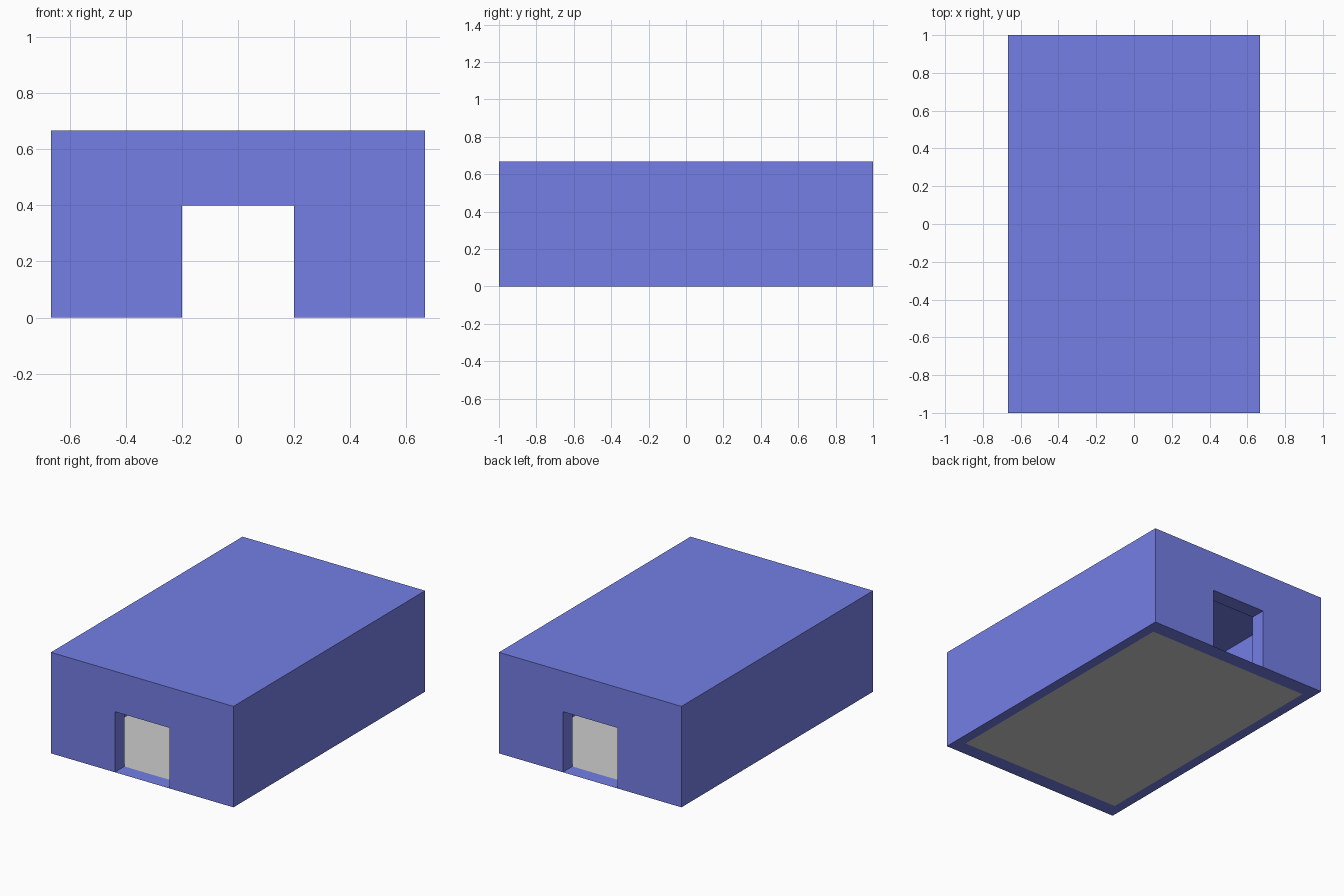
import bpy

if "Cube" in bpy.data.objects:
    bpy.data.objects.remove(bpy.data.objects["Cube"])

HX, HY, H = 0.667, 1.0, 0.667        # outer half width, half length, height
IX, IY, IZ = 0.6, 0.9, 0.633         # inner cavity
DX, DZ = 0.2, 0.4                    # doorway half width and height

blue = bpy.data.materials.new("blue_paint")
blue.diffuse_color = (0.174, 0.209, 0.783, 1)
blue.use_nodes = True
blue.node_tree.nodes["Principled BSDF"].inputs["Base Color"].default_value = blue.diffuse_color


def box(name, hx, hy, z0, z1):
    bpy.ops.mesh.primitive_cube_add(size=1)
    ob = bpy.context.object
    ob.name = name
    for v in ob.data.vertices:
        v.co = (v.co.x * 2 * hx, v.co.y * 2 * hy, z1 if v.co.z > 0 else z0)
    return ob


def sheet(name, hx, y0, y1):
    me = bpy.data.meshes.new(name)
    me.from_pydata([(-hx, y0, 0), (hx, y0, 0), (hx, y1, 0), (-hx, y1, 0)], [], [(0, 1, 2, 3)])
    ob = bpy.data.objects.new(name, me)
    bpy.context.collection.objects.link(ob)
    return ob


def cut(target, cutter):
    mod = target.modifiers.new(cutter.name, 'BOOLEAN')
    mod.operation = 'DIFFERENCE'
    mod.solver = 'EXACT'
    mod.object = cutter
    cutter.hide_render = True
    cutter.display_type = 'WIRE'


# Walls and roof: hollow block, open below, with a doorway at each end
shell = box("walls_and_roof", HX, HY, 0, H)
shell.data.materials.append(blue)
cut(shell, box("cavity_cutter", IX, IY, -0.2, IZ))
cut(shell, box("doorway_cutter", DX, HY + 0.3, -0.3, DZ))

# Flat thresholds in both doorways
for name, y0, y1 in (("front_threshold", -HY, -IY), ("back_threshold", IY, HY)):
    sheet(name, DX, y0, y1).data.materials.append(blue)

# Grey floor
sheet("floor", IX, -IY, IY)
